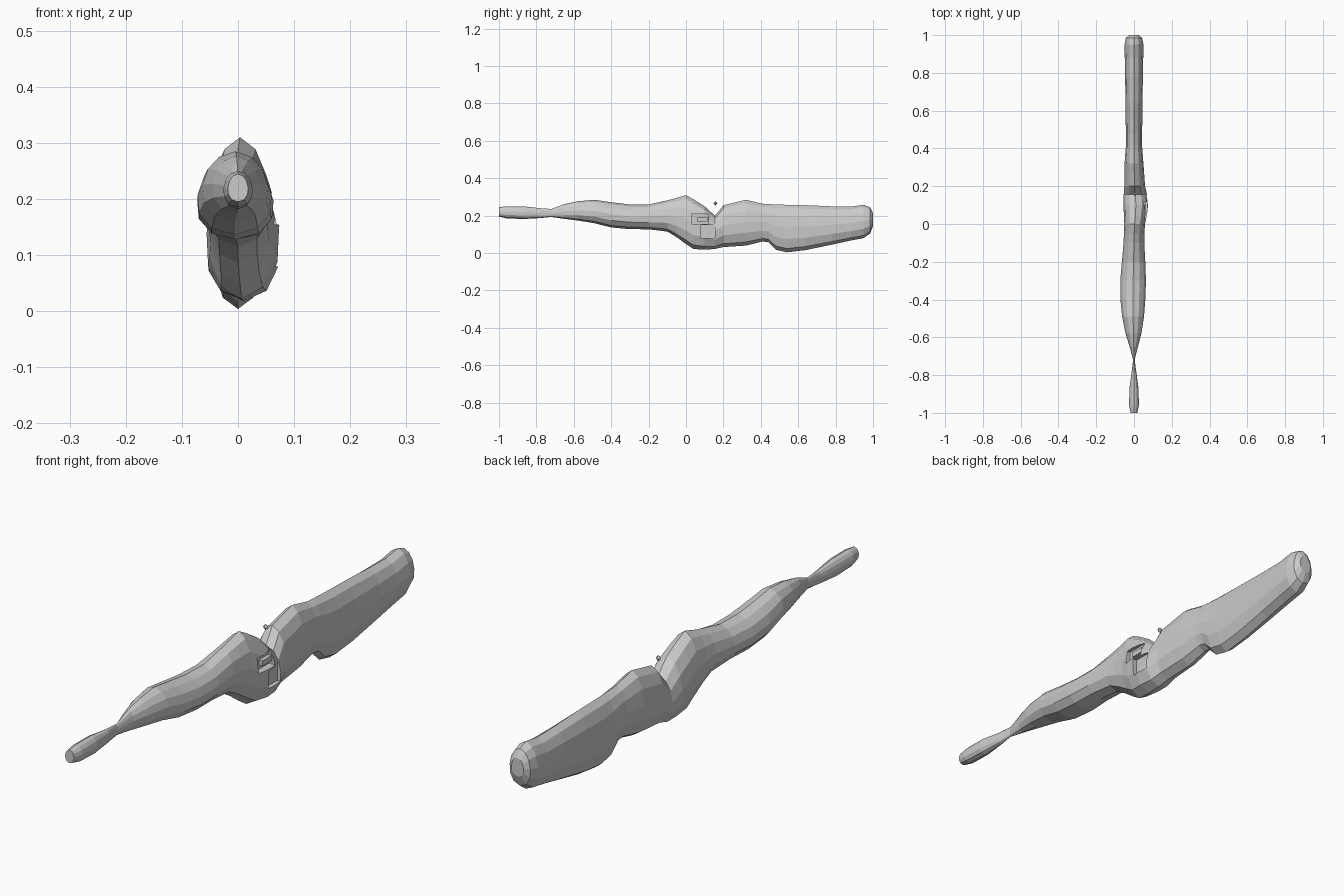
import bpy, bmesh, math
from mathutils import Matrix

if "Cube" in bpy.data.objects:
    bpy.data.objects.remove(bpy.data.objects["Cube"])

# Stations along the body: y, top z, bottom z, half width
STATIONS = [
    (-1.0, .245, .195, .018), (-.96, .25, .186, .026), (-.87, .25, .182, .024),
    (-.78, .24, .187, .012), (-.72, .236, .193, .004), (-.65, .262, .183, .022),
    (-.58, .277, .174, .042), (-.49, .285, .16, .058), (-.4, .272, .137, .066),
    (-.3, .26, .128, .068), (-.2, .26, .127, .062), (-.1, .282, .115, .055),
    (-.05, .295, .085, .054), (0, .31, .048, .055), (.04, .288, .022, .06),
    (.1, .25, .018, .066), (.155, .2, .022, .062), (.2, .256, .032, .055),
    (.32, .285, .04, .05), (.41, .264, .062, .043), (.44, .262, .058, .043),
    (.48, .26, .018, .043), (.54, .258, .004, .044), (.64, .256, .016, .045),
    (.78, .25, .045, .047), (.88, .248, .067, .049), (.95, .258, .08, .05),
    (.985, .245, .105, .043), (1.0, .215, .145, .025),
]
# Half cross-section: width fraction, height fraction
HALF = [(0, 1), (.5, .92), (.84, .75), (1, .52), (.96, .28), (.62, .08), (0, 0)]


def finish(bm, name):
    bmesh.ops.recalc_face_normals(bm, faces=bm.faces)
    mesh = bpy.data.meshes.new(name)
    bm.to_mesh(mesh)
    bm.free()
    obj = bpy.data.objects.new(name, mesh)
    bpy.context.collection.objects.link(obj)
    return obj


def box(name, x0, x1, y0, y1, z0, z1):
    bm = bmesh.new()
    m = Matrix.Translation(((x0 + x1) / 2, (y0 + y1) / 2, (z0 + z1) / 2))
    m = m @ Matrix.Diagonal((x1 - x0, y1 - y0, z1 - z0, 1))
    bmesh.ops.create_cube(bm, size=1, matrix=m)
    return finish(bm, name)


# Long lofted body with a slight sideways bow
bm = bmesh.new()
section = HALF + [(-x, z) for x, z in reversed(HALF[1:-1])]
rings = []
for y, top, bottom, w in STATIONS:
    shift = .01 * math.exp(-((y - .1) / .1) ** 2) - .006 * math.exp(-((y + .4) / .2) ** 2)
    rings.append([bm.verts.new((shift + fx * w, y, bottom + fz * (top - bottom)))
                  for fx, fz in section])
n = len(section)
for a, b in zip(rings, rings[1:]):
    for i in range(n):
        bm.faces.new((a[i], a[(i + 1) % n], b[(i + 1) % n], b[i]))
bm.faces.new(rings[0])
bm.faces.new(rings[-1])
body = finish(bm, "body")

# Stepped recess in the right side of the middle
for name, dims in (("upper_recess", (.045, .2, .03, .12, .155, .21)),
                   ("lower_recess", (.055, .2, .08, .155, .08, .15))):
    cutter = box(name, *dims)
    cutter.hide_render = True
    cutter.hide_viewport = True
    cut = body.modifiers.new(name, 'BOOLEAN')
    cut.operation = 'DIFFERENCE'
    cut.solver = 'EXACT'
    cut.object = cutter

# Tab inside the recess
box("recess_tab", .03, .06, .06, .115, .17, .19)

# Small loose chip above the notch
bm = bmesh.new()
for depth, z in ((.012, .266), (-.012, .266)):
    bmesh.ops.create_cone(bm, segments=4, radius1=.011, radius2=0, depth=abs(depth),
                          matrix=Matrix.Translation((.005, .157, z + depth / 2))
                          @ Matrix.Rotation(0 if depth > 0 else math.pi, 4, 'X'))
bmesh.ops.remove_doubles(bm, verts=bm.verts, dist=.0005)
finish(bm, "loose_chip")
